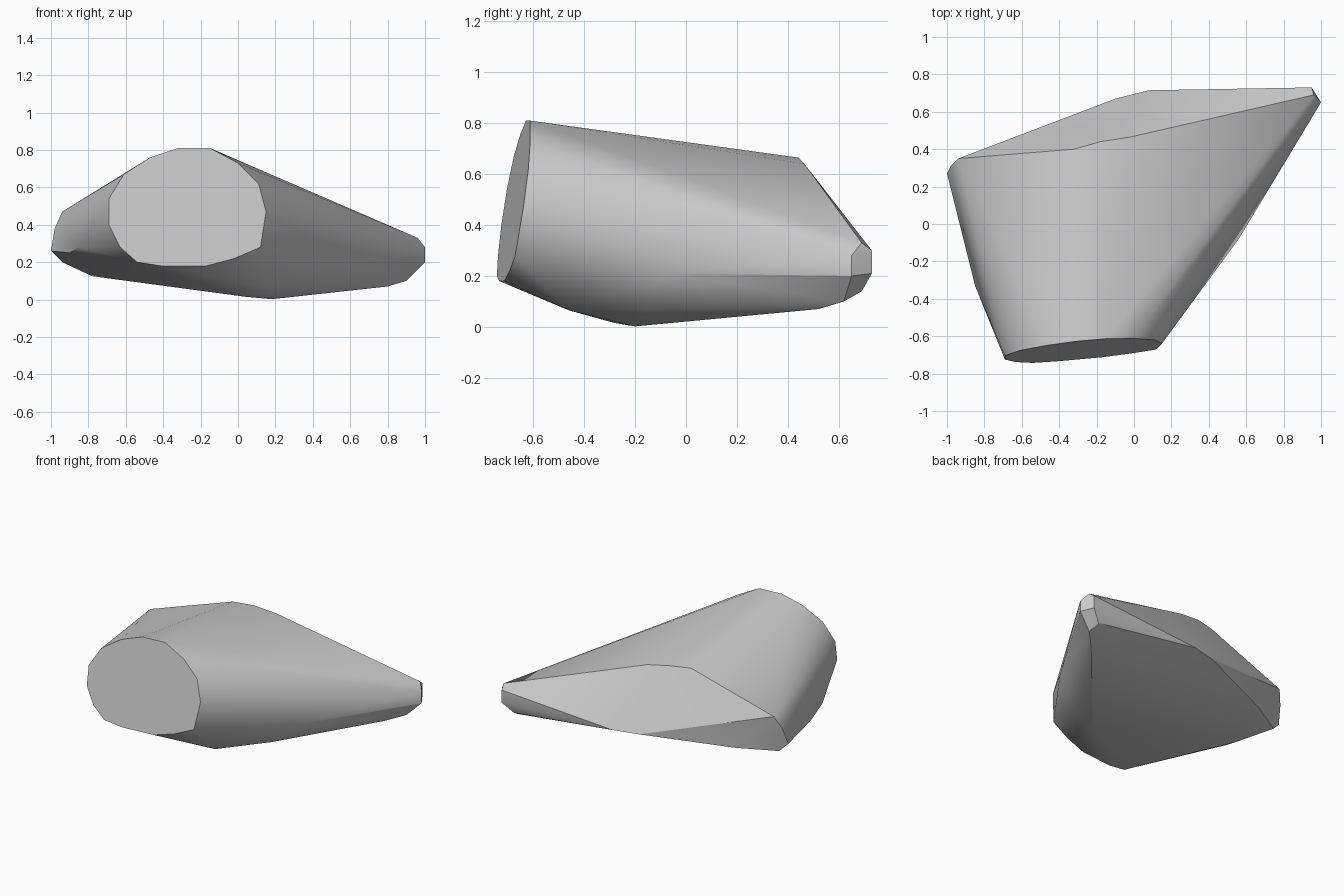
import bpy
import bmesh
import math
from mathutils import Vector

# Remove the default object
default_cube = bpy.data.objects.get("Cube")
if default_cube:
    bpy.data.objects.remove(default_cube, do_unlink=True)


def make_material(name, colour):
    material = bpy.data.materials.new(name)
    material.use_nodes = True
    material.diffuse_color = colour
    shader = material.node_tree.nodes["Principled BSDF"]
    shader.inputs["Base Color"].default_value = colour
    return material


def front_plane(x, z):
    """Place a front outline point on the tilted end plane."""
    return Vector((x, -.725 + .09 * x + .155 * z, z))


# Outline of the flat, tilted front end
front_outline = [
    (-.69, .54), (-.61, .67), (-.47, .76), (-.32, .81), (-.15, .81),
    (0, .73), (.11, .62), (.15, .47), (.12, .28), (-.02, .22),
    (-.17, .18), (-.41, .18), (-.54, .2), (-.63, .28), (-.69, .4),
]

# Ridge dividing the top from the sloping back
back_ridge = [
    (-.94, .35, .47), (-.32, .4, .67), (-.18, .44, .665),
    (-.02, .465, .64), (.96, .69, .33),
]

# Narrow tip on the left side
tip = [
    (1, .65, .28), (1, .65, .2), (.95, .73, .3), (.95, .73, .21),
    (.9, .62, .1), (.88, .69, .14), (.8, .52, .07),
]

# Lower edge of the sloping back
back_edge = [(-.1, .67, .24), (.08, .715, .24), (-.69, .43, .21)]

# Right flank, keel and left flank
flanks = [
    (-.98, .31, .38), (-1, .27, .26), (-.94, .29, .2), (-.78, .1, .125),
    (-.9, -.13, .25), (-.85, -.33, .28),
    (.04, -.28, .015), (.18, -.2, .002), (.14, -.46, .065),
    (.38, -.16, .065), (.56, -.08, .21),
]

points = [front_plane(x, z) for x, z in front_outline]
for group in (back_ridge, tip, back_edge, flanks):
    points.extend(Vector(p) for p in group)

# Stretch a convex skin around the outlines
bm = bmesh.new()
for point in points:
    bm.verts.new(point)
hull = bmesh.ops.convex_hull(bm, input=list(bm.verts))
spare = {item for key in ("geom_interior", "geom_unused") for item in hull[key]
         if isinstance(item, bmesh.types.BMVert)}
bmesh.ops.delete(bm, geom=list(spare), context="VERTS")
bmesh.ops.dissolve_limit(bm, angle_limit=math.radians(1),
                         verts=list(bm.verts), edges=list(bm.edges))
bmesh.ops.recalc_face_normals(bm, faces=list(bm.faces))

mesh = bpy.data.meshes.new("tapered_body")
bm.to_mesh(mesh)
bm.free()
body = bpy.data.objects.new("tapered_body", mesh)
bpy.context.collection.objects.link(body)
mesh.materials.append(make_material("light grey", (.6, .6, .6, 1)))

# Smooth the rounded flanks and keep the end and ridge crisp
bpy.ops.object.select_all(action="DESELECT")
body.select_set(True)
bpy.context.view_layer.objects.active = body
bpy.ops.object.shade_smooth_by_angle(angle=math.radians(30))
